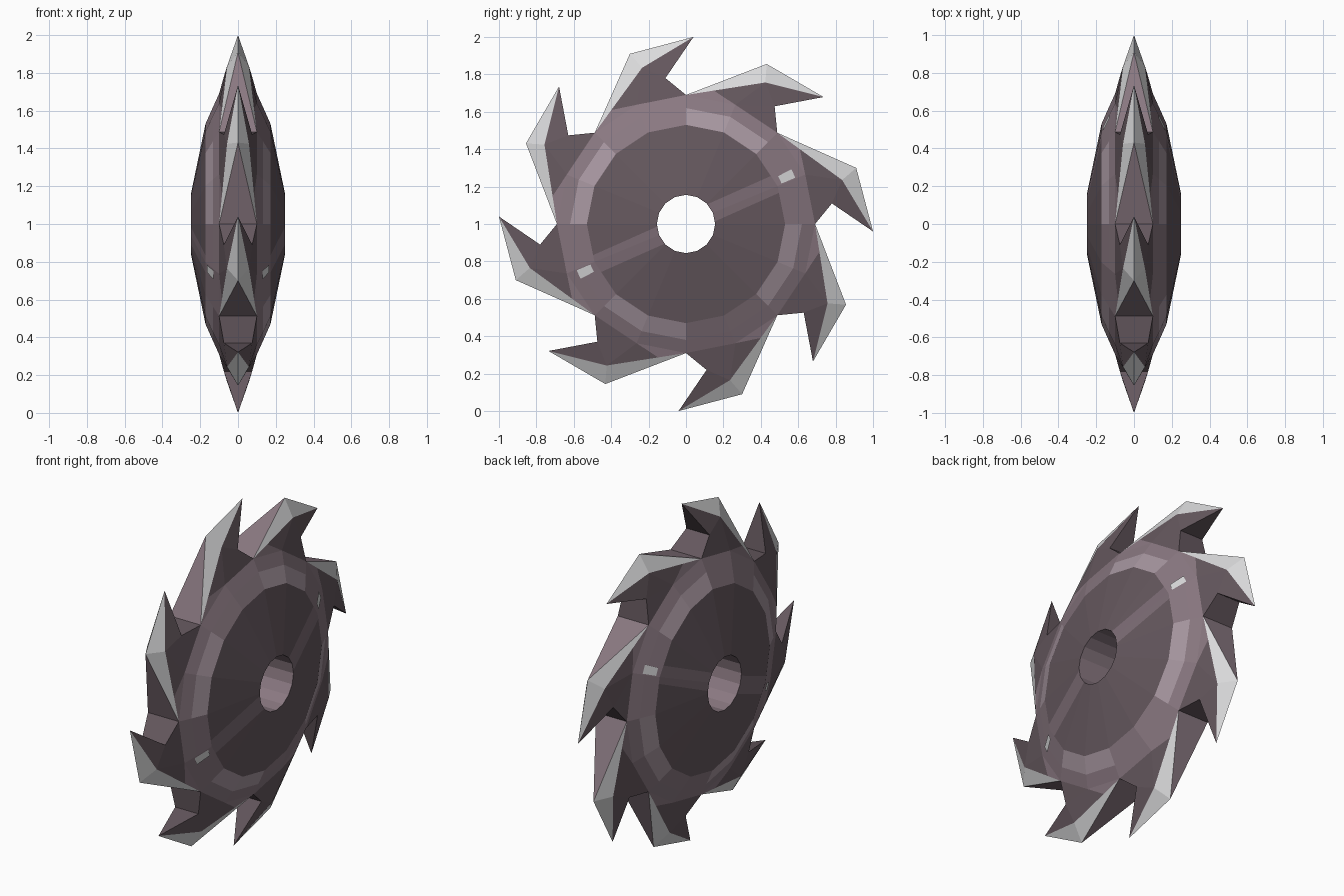
import bpy, bmesh, math
from mathutils import Vector

if "Cube" in bpy.data.objects:
    bpy.data.objects.remove(bpy.data.objects["Cube"])

def material(name, rgb):
    m = bpy.data.materials.new(name)
    m.diffuse_color = (*rgb, 1)
    m.use_nodes = True
    m.node_tree.nodes["Principled BSDF"].inputs["Base Color"].default_value = m.diffuse_color
    return m

DARK, MID, LIGHT, EDGE, BAND = range(5)
mesh = bpy.data.meshes.new("saw_blade")
for name, rgb in (("dark mauve steel", (0.130, 0.097, 0.112)),
                  ("mauve steel", (0.255, 0.190, 0.222)),
                  ("pale worn mauve", (0.39, 0.31, 0.355)),
                  ("bare sharpened steel", (0.70, 0.70, 0.71)),
                  ("disc band mauve", (0.20, 0.148, 0.174))):
    mesh.materials.append(material(name, rgb))

bm = bmesh.new()

def face(points, mat):
    f = bm.faces.new([bm.verts.new(p) for p in points])
    f.material_index = mat

def polar(x, r, k):
    a = k * math.pi / 8
    return Vector((x, r * math.cos(a), r * math.sin(a)))

# hub: stepped lens-shaped disc with a round bore, 16 sides
for k in range(16):
    face([polar(-.25, .156, k), polar(.25, .156, k),
          polar(.25, .156, k + 1), polar(-.25, .156, k + 1)], MID)
    for s in (-1, 1):
        rim = LIGHT if k % 4 in (2, 3) else MID
        for (x0, r0), (x1, r1), mat in (((.25, .156), (.172, .53), DARK),
                                        ((.172, .53), (.132, .62), rim),
                                        ((.132, .62), (.1, .69), MID)):
            face([polar(s * x0, r0, k), polar(s * x1, r1, k),
                  polar(s * x1, r1, k + 1), polar(s * x0, r0, k + 1)], mat)

# faint lighter band across the disc
a = math.radians(24)
n = Vector((0, -math.sin(a), math.cos(a)))

def is_disc(f):
    return f.material_index == DARK

for d in (-.05, .05):
    fs = [f for f in bm.faces if is_disc(f)]
    geom = fs + list({e for f in fs for e in f.edges}) + list({v for f in fs for v in f.verts})
    bmesh.ops.bisect_plane(bm, geom=geom, plane_co=n * d, plane_no=n, dist=1e-5)
for f in bm.faces:
    if is_disc(f) and abs(f.calc_center_median().dot(n)) < .05:
        f.material_index = BAND

# eight hooked teeth with a sharp outer edge
for i in range(8):
    c, sn = math.cos(i * math.pi / 4), math.sin(i * math.pi / 4)

    def P(x, y, z):
        return Vector((x, c * y - sn * z, sn * y + c * z))

    outer, tip = P(0, -.30, .91), P(0, .04, 1.0)
    pts = {}
    for s in (-1, 1):
        back, mid, front = (polar(s * .1, .69, 2 * i + k) for k in (6, 5, 4))
        inner, notch = P(s * .058, -.235, .835), P(s * .075, -.11, .78)
        split = back.lerp(inner, .35)
        pts[s] = (back, front, notch)
        face([back, split, outer], EDGE)
        face([split, inner, outer], EDGE)
        face([outer, inner, tip], EDGE)
        face([back, mid, split], MID)
        face([split, mid, inner], DARK)
        face([inner, mid, notch], DARK)
        face([mid, front, notch], DARK)
        face([inner, notch, tip], DARK)
    (b0, f0, n0), (b1, f1, n1) = pts[-1], pts[1]
    face([b0, b1, outer], MID)
    face([n0, n1, tip], DARK)
    face([f0, f1, n1, n0], DARK)

bmesh.ops.remove_doubles(bm, verts=bm.verts[:], dist=1e-4)
bmesh.ops.recalc_face_normals(bm, faces=bm.faces[:])

# small bright wear marks on the rim
for s in (-1, 1):
    for k in (1.02, 9.02):
        q = [polar(s * (.176 - (r - .53) * .45), r, k + dk)
             for r, dk in ((.555, 0), (.635, 0), (.635, .2), (.555, .2))]
        face(q if s > 0 else q[::-1], EDGE)
bm.to_mesh(mesh)
bm.free()

blade = bpy.data.objects.new("saw_blade", mesh)
blade.location.z = 1
bpy.context.collection.objects.link(blade)
